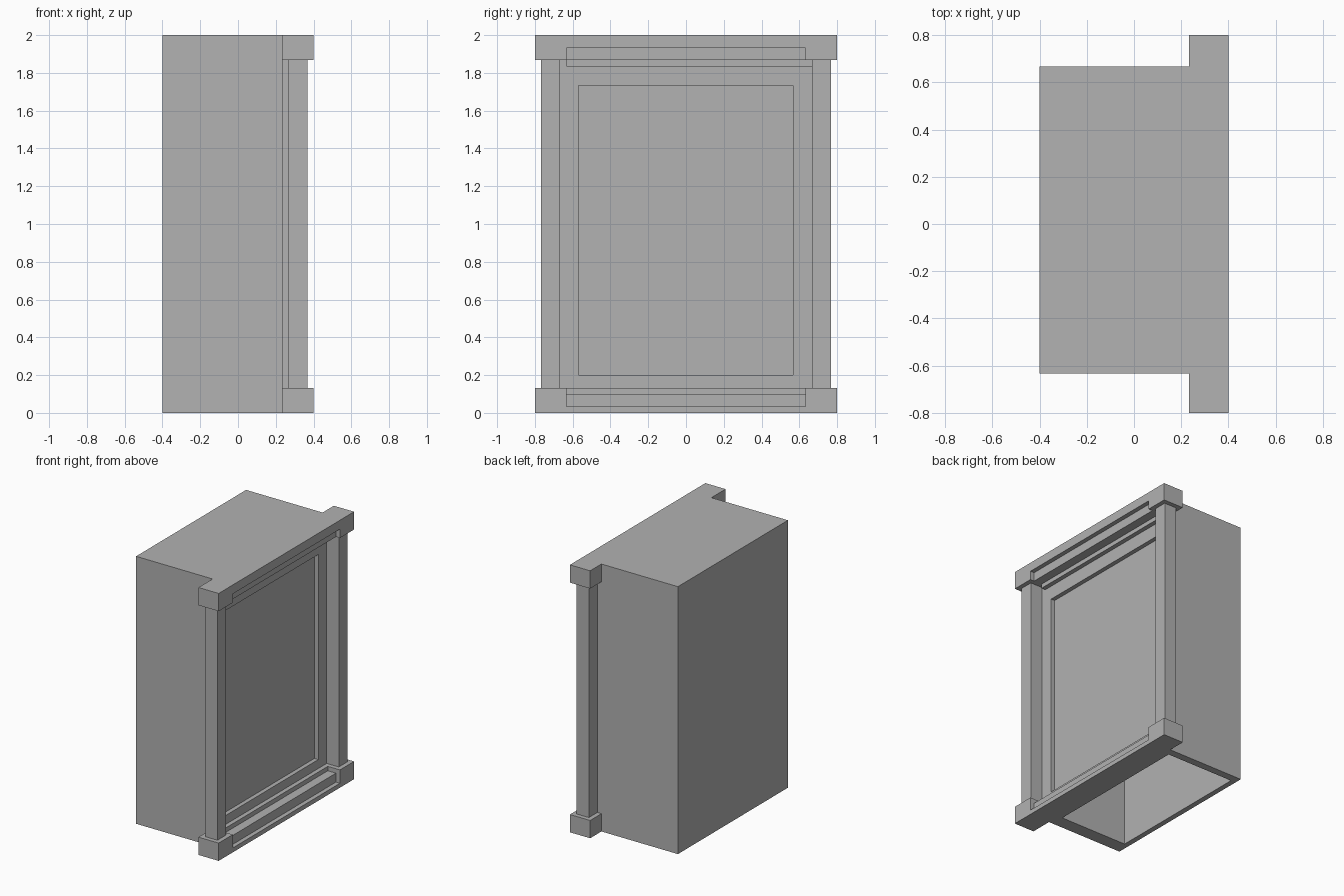
import bpy
import bmesh
from mathutils import Vector

cube = bpy.data.objects.get("Cube")
if cube:
    bpy.data.objects.remove(cube, do_unlink=True)

# One plain grey for the whole cabinet
grey = bpy.data.materials.new("plain_grey")
colour = (0.445, 0.445, 0.445, 1)
grey.diffuse_color = colour
grey.use_nodes = True
grey.node_tree.nodes["Principled BSDF"].inputs["Base Color"].default_value = colour

BACK, SEAM, FACE, POST, EDGE = -0.4, 0.233, 0.267, 0.367, 0.4
HEIGHT = 2.0


def finish(name, bm):
    bmesh.ops.recalc_face_normals(bm, faces=bm.faces)
    mesh = bpy.data.meshes.new(name)
    bm.to_mesh(mesh)
    bm.free()
    mesh.materials.append(grey)
    obj = bpy.data.objects.new(name, mesh)
    bpy.context.collection.objects.link(obj)
    return obj


def box_mesh(x, y, z):
    """Box filling the given (low, high) range on each axis."""
    bm = bmesh.new()
    bmesh.ops.create_cube(bm, size=1)
    for v in bm.verts:
        v.co = Vector([r[1] if c > 0 else r[0] for c, r in zip(v.co, (x, y, z))])
    return bm


def box(name, x, y, z):
    return finish(name, box_mesh(x, y, z))


def pocket(bm, normal, ranges, axis, depth):
    """Sink a rectangular pocket into the face with this normal."""
    bm.normal_update()
    face = max(bm.faces, key=lambda f: f.normal.dot(Vector(normal)))
    centre = face.calc_center_median()
    bmesh.ops.inset_region(bm, faces=[face], thickness=0.01)
    for v in face.verts:
        for i, (low, high) in ranges.items():
            v.co[i] = high if v.co[i] > centre[i] else low
    floor = bmesh.ops.extrude_discrete_faces(bm, faces=[face])["faces"][0]
    for v in floor.verts:
        v.co[axis] = depth


# Deep body, hollow and open underneath
body = box_mesh((BACK, SEAM), (-0.633, 0.667), (0, HEIGHT))
pocket(body, (0, 0, -1), {0: (-0.36, 0.2), 1: (-0.53, 0.61)}, 2, 1.95)
finish("cabinet_body", body)

# Face panel with a sunken rectangle
panel = box_mesh((SEAM, FACE), (-0.667, 0.667), (0.12, 1.88))
pocket(panel, (1, 0, 0), {1: (-0.57, 0.567), 2: (0.2, 1.733)}, 0, 0.235)
finish("face_panel", panel)

# Square posts and the blocks at their ends
for side, s in (("left", 1), ("right", -1)):
    y = sorted((s * 0.667, s * 0.767))
    box(side + "_post", (FACE, POST), y, (0.133, 1.867))
    y = sorted((s * 0.633, s * 0.8))
    box(side + "_base_block", (SEAM, EDGE), y, (0, 0.133))
    box(side + "_top_block", (SEAM, EDGE), y, (1.867, HEIGHT))


def rail(name, profile):
    """Stepped rail between the blocks, from an (x, z) outline."""
    bm = bmesh.new()
    face = bm.faces.new([bm.verts.new((x, -0.633, z)) for x, z in profile])
    end = bmesh.ops.extrude_face_region(bm, geom=[face])["geom"]
    verts = [g for g in end if isinstance(g, bmesh.types.BMVert)]
    bmesh.ops.translate(bm, verts=verts, vec=(0, 1.266, 0))
    return finish(name, bm)


# Stepped rails across the top and bottom
rail("bottom_rail", [(SEAM, 0), (EDGE, 0), (EDGE, 0.033), (POST, 0.033),
                     (POST, 0.1), (SEAM, 0.1)])
rail("top_rail", [(SEAM, HEIGHT), (EDGE, HEIGHT), (EDGE, 1.933), (POST, 1.933),
                  (POST, 1.867), (SEAM, 1.867)])

# Thin strips tucked against the panel
box("sill_strip", (0.24, 0.3), (-0.633, 0.633), (0.09, 0.133))
box("header_strip", (0.24, 0.3), (-0.633, 0.667), (1.835, 1.875))
